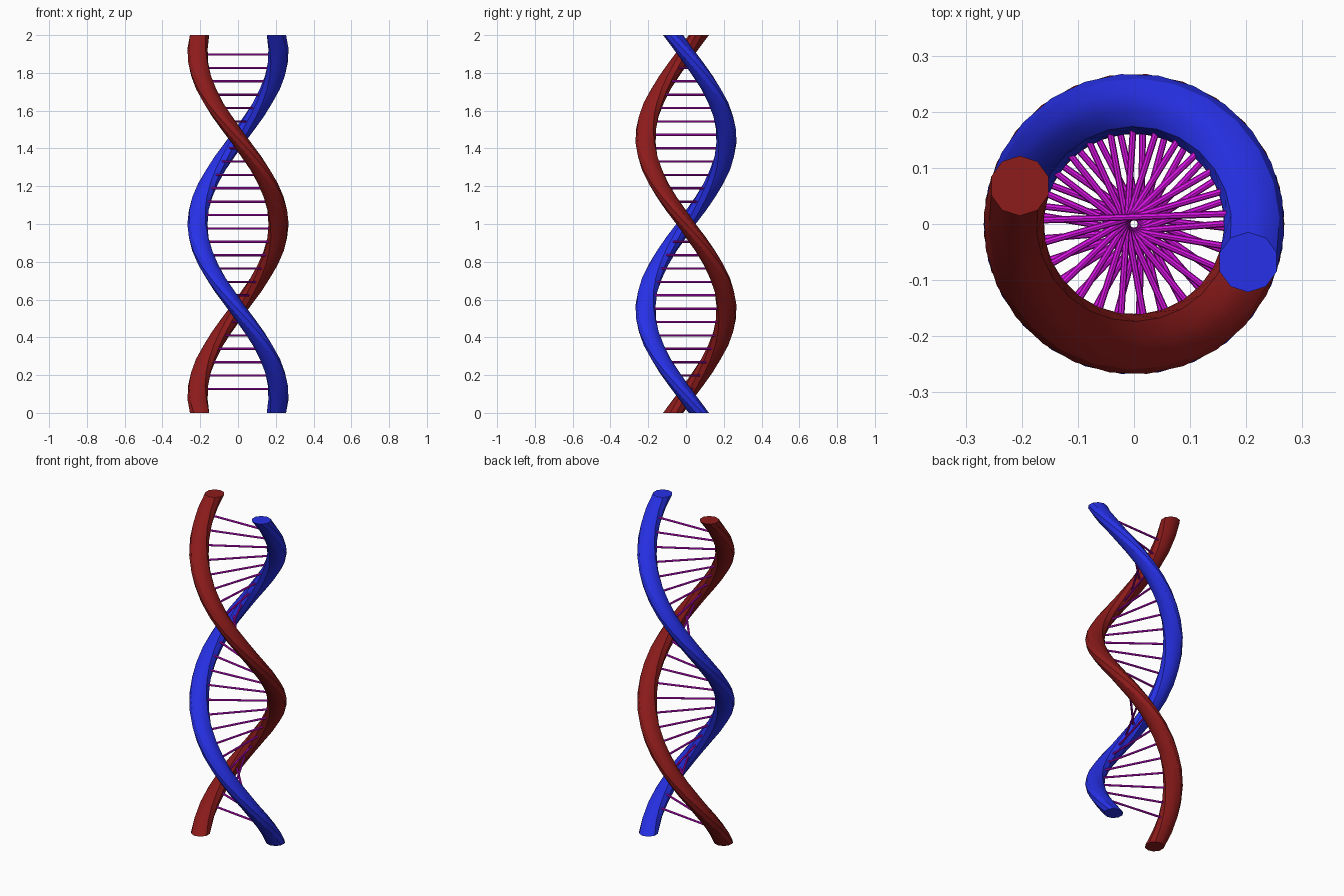
import bpy, bmesh
from math import radians, cos, sin, pi
from mathutils import Matrix, Vector

if "Cube" in bpy.data.objects:
    bpy.data.objects.remove(bpy.data.objects["Cube"])

HEIGHT = 2.0
RADIUS = 0.2146      # axis to strand centre
TUBE = 0.0535        # strand section radius
SIDES = 10
STEPS = 28
TWIST = radians(-198.5)   # per unit of height


def material(name, rgb):
    m = bpy.data.materials.new(name)
    m.diffuse_color = (*rgb, 1)
    m.use_nodes = True
    m.node_tree.nodes["Principled BSDF"].inputs["Base Color"].default_value = m.diffuse_color
    return m


def finish(name, bm, mat):
    bmesh.ops.recalc_face_normals(bm, faces=bm.faces)
    me = bpy.data.meshes.new(name)
    bm.to_mesh(me)
    bm.free()
    me.materials.append(mat)
    ob = bpy.data.objects.new(name, me)
    bpy.context.collection.objects.link(ob)
    bpy.ops.object.select_all(action='DESELECT')
    ob.select_set(True)
    bpy.context.view_layer.objects.active = ob
    bpy.ops.object.shade_smooth_by_angle(angle=radians(35))
    return ob


def strand(name, start, mat):
    """Horizontal section, raised and twisted about the z axis."""
    bm = bmesh.new()
    rings = []
    top_angle = start + TWIST * HEIGHT
    phase = pi / 2 - top_angle
    for i in range(STEPS + 1):
        z = HEIGHT * i / STEPS
        turn = Matrix.Rotation(start + TWIST * z, 3, 'Z')
        ring = []
        for k in range(SIDES):
            a = phase + 2 * pi * k / SIDES
            p = Vector((RADIUS + TUBE * cos(a), TUBE * sin(a), z))
            ring.append(bm.verts.new(turn @ p))
        rings.append(ring)
    for lo, hi in zip(rings, rings[1:]):
        for k in range(SIDES):
            n = (k + 1) % SIDES
            bm.faces.new((lo[k], lo[n], hi[n], hi[k]))
    bm.faces.new(rings[0][::-1])
    bm.faces.new(rings[-1])
    return finish(name, bm, mat)


red = material("dark_red", (0.27, 0.011, 0.011))
blue = material("blue", (0.02, 0.03, 0.80))
magenta = material("magenta", (0.70, 0.006, 0.78))

# Two opposite twisted strands
strand("red_strand", -TWIST, red)
strand("blue_strand", pi - TWIST, blue)

# Thin rungs between the strands, set slightly off the axis
bm = bmesh.new()
for i in range(26):
    z = 0.127 + i * (1.897 - 0.127) / 25
    angle = pi + TWIST * (z - 1)
    m = (Matrix.Rotation(angle, 4, 'Z')
         @ Matrix.Translation((0, 0.0125, z))
         @ Matrix.Rotation(pi / 2, 4, 'Y'))
    bmesh.ops.create_cone(bm, cap_ends=True, segments=8, radius1=0.006,
                          radius2=0.006, depth=0.38, matrix=m)
finish("rungs", bm, magenta)
